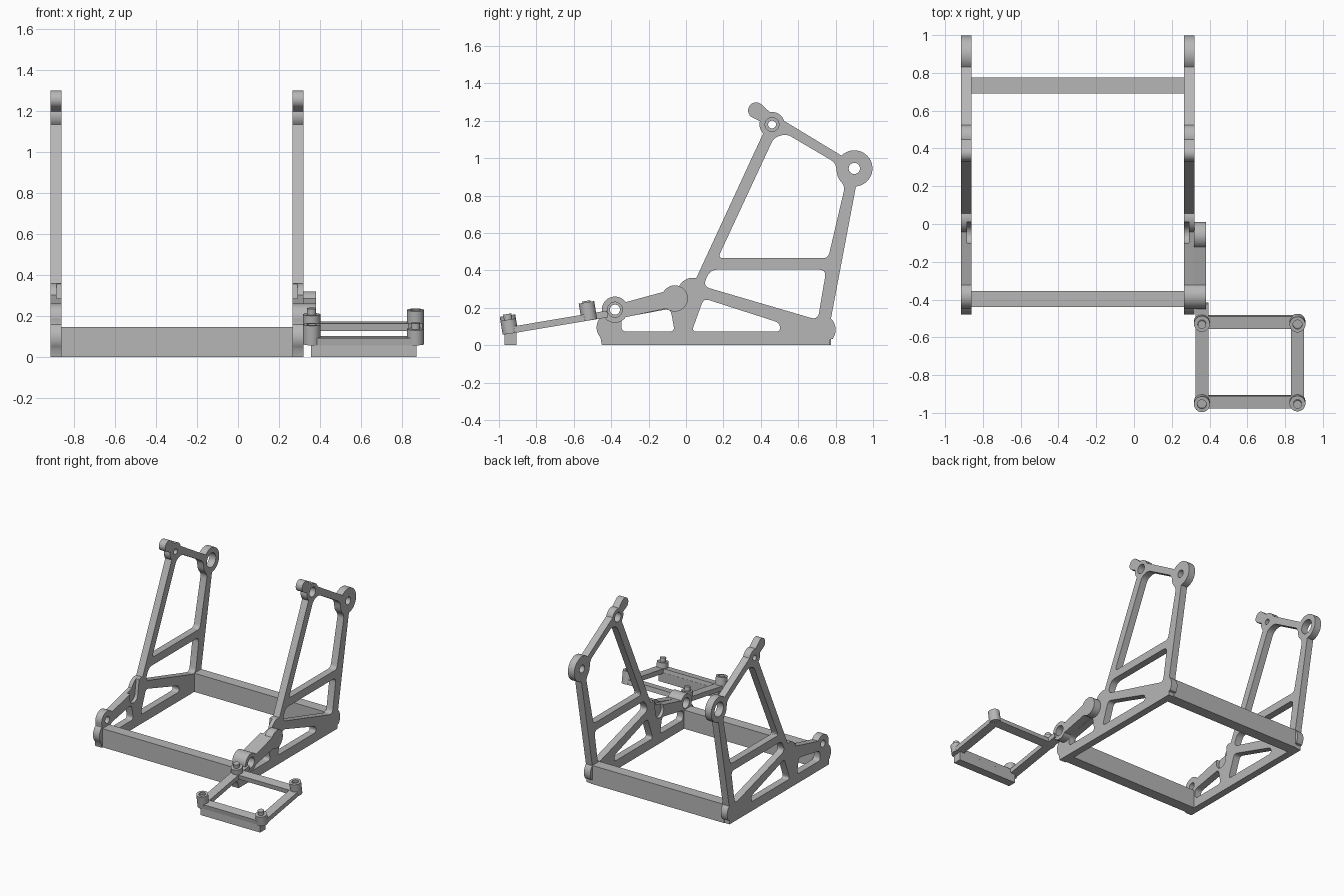
import bpy, bmesh, math
from mathutils import Matrix, Vector

default_cube = bpy.data.objects.get("Cube")
if default_cube:
    bpy.data.objects.remove(default_cube, do_unlink=True)

metal = bpy.data.materials.new("plain_grey")
metal.use_nodes = True
grey = (0.47, 0.47, 0.47, 1)
metal.diffuse_color = grey
metal.node_tree.nodes["Principled BSDF"].inputs["Base Color"].default_value = grey

# Profile plane (y, z) with its depth along x
SIDE = Matrix(((0, 0, 1, 0), (1, 0, 0, 0), (0, 1, 0, 0), (0, 0, 0, 1)))


def add_object(name, bm, matrix=Matrix()):
    bmesh.ops.transform(bm, matrix=matrix, verts=bm.verts)
    bmesh.ops.recalc_face_normals(bm, faces=bm.faces)
    mesh = bpy.data.meshes.new(name)
    bm.to_mesh(mesh)
    bm.free()
    mesh.materials.append(metal)
    obj = bpy.data.objects.new(name, mesh)
    bpy.context.collection.objects.link(obj)
    return obj


def box(name, low, high, matrix=Matrix()):
    low, high = Vector(low), Vector(high)
    bm = bmesh.new()
    bmesh.ops.create_cube(bm, size=1)
    bmesh.ops.scale(bm, vec=high - low, verts=bm.verts)
    bmesh.ops.translate(bm, vec=(low + high) / 2, verts=bm.verts)
    return add_object(name, bm, matrix)


def arc(cx, cy, r, start, end):
    steps = max(3, round(abs(end - start) / 9))
    angles = [math.radians(start + (end - start) * i / steps) for i in range(steps + 1)]
    return [(cx + r * math.cos(a), cy + r * math.sin(a)) for a in angles]


def circle(cx, cy, r):
    return arc(cx, cy, r, 0, 360)[:-1]


def rounded(corners, radius=0.03):
    """Closed polygon with softened corners."""
    points = []
    for i, corner in enumerate(corners):
        here = Vector(corner)
        before = Vector(corners[i - 1]) - here
        after = Vector(corners[(i + 1) % len(corners)]) - here
        a = here + before.normalized() * min(radius, before.length * 0.45)
        b = here + after.normalized() * min(radius, after.length * 0.45)
        for k in range(6):
            t = k / 5
            points.append(tuple(a * (1 - t) ** 2 + here * (2 * t * (1 - t)) + b * t * t))
    return points


def path(*items):
    """Chain points and arcs (centre, radius, start, end) into one outline."""
    points = []
    for item in items:
        points += arc(*item) if len(item) == 5 else [item]
    return points


def plate(name, loops, low, high, matrix=SIDE):
    """Extruded outline; every loop after the first is an opening."""
    curve = bpy.data.curves.new(name, "CURVE")
    curve.dimensions = "2D"
    curve.fill_mode = "BOTH"
    curve.extrude = (high - low) / 2
    for loop in loops:
        spline = curve.splines.new("POLY")
        spline.points.add(len(loop) - 1)
        for point, (u, v) in zip(spline.points, loop):
            point.co = (u, v, 0, 1)
        spline.use_cyclic_u = True
    temp = bpy.data.objects.new(name + "_curve", curve)
    bpy.context.collection.objects.link(temp)
    bpy.context.view_layer.update()
    evaluated = temp.evaluated_get(bpy.context.evaluated_depsgraph_get())
    bm = bmesh.new()
    bm.from_mesh(evaluated.to_mesh())
    bpy.data.objects.remove(temp, do_unlink=True)
    bmesh.ops.remove_doubles(bm, verts=bm.verts, dist=0.0001)
    shift = Matrix.Translation((0, 0, (low + high) / 2))
    return add_object(name, bm, matrix @ shift)


def cylinder(name, center, radius, low, high, matrix=SIDE):
    return plate(name, [circle(*center, radius)], low, high, matrix)


nose, pivot, upper, boss = (-0.38, 0.19), (-0.06, 0.25), (0.46, 1.18), (0.9, 0.945)

# Side frame outline and windows
outline = path(
    (-0.45, 0), (-0.395, 0.095, 0.083, 222, 130), (*nose, 0.07, 195, 35),
    (-0.12, 0.28), (0.035, 0.28, 0.08, 165, 76), (*upper, 0.067, 225, 165),
    (0.375, 1.255, 0.043, 230, 45), (*upper, 0.067, 100, 17),
    (*boss, 0.097, 135, -85), (0.715, 0.083, 0.085, 45, -35), (0.77, 0.03), (0.77, 0))
windows = [
    rounded([(0.17, 0.465), (0.76, 0.465), (0.85, 0.85), (0.81, 0.895),
             (0.8, 0.975), (0.537, 1.13), (0.47, 1.11)]),
    rounded([(0.13, 0.404), (0.75, 0.404), (0.705, 0.135), (0.09, 0.315)], 0.04),
    rounded([(0.095, 0.25), (0.03, 0.072), (0.505, 0.072), (0.5, 0.12)]),
    rounded([(-0.345, 0.147), (-0.083, 0.195), (-0.06, 0.072), (-0.345, 0.072)])]

# Two side frames, each with an inner slot at the pivot
sides = (("right", -0.915, -0.86, -0.885, -0.8, (0.027, 0.021, 0.055)),
         ("left", 0.265, 0.32, 0.2, 0.29, (0.04, 0.037, 0.03)))
for side, low, high, slot_low, slot_high, radii in sides:
    holes = [circle(*c, r) for c, r in zip((nose, upper, boss), radii)]
    frame = plate(side + "_side_frame", [outline] + windows + holes, low, high)
    slot = path((-0.055, 0.25, 0.05, 350, 170), (-0.03, 0.42, 0.05, 170, -10))
    cutter = plate(side + "_slot_cutter", [slot], slot_low, slot_high)
    cutter.hide_render = True
    cut = frame.modifiers.new("slot", "BOOLEAN")
    cut.operation, cut.solver, cut.object = "DIFFERENCE", "EXACT", cutter
    bpy.context.view_layer.objects.active = frame
    bpy.ops.object.modifier_apply(modifier=cut.name)
    bpy.data.objects.remove(cutter, do_unlink=True)

# Cross bars
box("front_cross_bar", (-0.87, -0.44, 0), (0.275, -0.355, 0.145))
box("back_cross_bar", (-0.87, 0.69, 0), (0.275, 0.775, 0.145))

# Arm on the outside of the left frame
arm = path((*nose, 0.07, 325, 35), (*pivot, 0.07, 150, -130))
plate("arm", [arm, circle(*nose, 0.04)], 0.318, 0.38)

# Tilted tray frame
TRAY = Matrix.Translation((0.6125, -0.735, 0.1425)) @ Matrix.Rotation(math.radians(9.5), 4, "X")
RAIL_LOW, RAIL_HIGH = -0.046, -0.01
PX, PY, HALF = 0.253, 0.214, 0.034
for name, x, back in (("left_tray_rail", PX, PY), ("right_tray_rail", -PX, 0.315)):
    box(name, (x - HALF, -PY, RAIL_LOW), (x + HALF, back, RAIL_HIGH), TRAY)
for name, y in (("front_tray_rail", -PY), ("back_tray_rail", PY)):
    box(name, (-PX, y - HALF, RAIL_LOW), (PX, y + HALF, RAIL_HIGH), TRAY)
box("tray_foot", (0.355, -0.97, 0), (0.87, -0.905, 0.075))

# Corner posts: studs on one diagonal, hollow collars on the other
for sx in (-1, 1):
    for sy in (-1, 1):
        name = ("back" if sy > 0 else "front") + ("_left" if sx > 0 else "_right")
        spot = (sx * PX, sy * PY)
        cylinder(name + "_post", spot, 0.042, -0.045, 0.03, TRAY)
        if sx == sy:
            plate(name + "_collar", [circle(*spot, 0.042), circle(*spot, 0.024)],
                  0.029, 0.052, TRAY)
        else:
            cylinder(name + "_stud", spot, 0.022, 0.029, 0.06, TRAY)

# Smooth the round walls and keep the rims sharp
bpy.ops.object.select_all(action="DESELECT")
for obj in bpy.context.collection.objects:
    if obj.type == "MESH" and obj.data.materials and obj.data.materials[0] == metal:
        obj.select_set(True)
        bpy.context.view_layer.objects.active = obj
bpy.ops.object.shade_smooth_by_angle(angle=math.radians(30))
